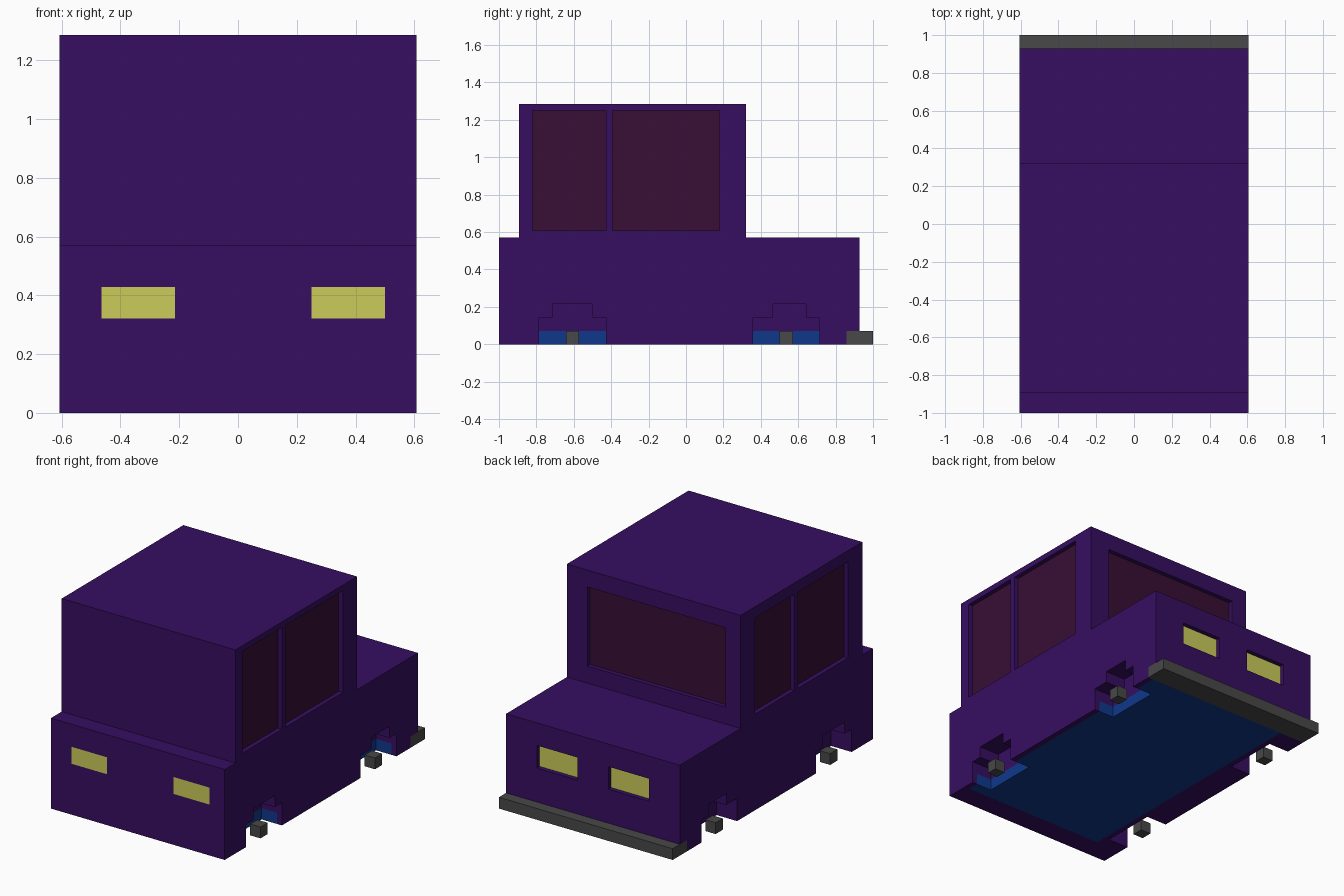
import bpy, bmesh

if "Cube" in bpy.data.objects:
    bpy.data.objects.remove(bpy.data.objects["Cube"])

U = 2 / 56          # grid step of the blocky model


def mat(name, rgb):
    m = bpy.data.materials.new(name)
    m.diffuse_color = (*rgb, 1)
    m.use_nodes = True
    m.node_tree.nodes["Principled BSDF"].inputs["Base Color"].default_value = m.diffuse_color
    return m


PURPLE = mat("purple paint", (0.037, 0.0044, 0.120))
GLASS = mat("dark glass", (0.040, 0.0045, 0.036))
BLUE = mat("blue floor", (0.0048, 0.040, 0.26))
YELLOW = mat("yellow lamp", (0.60, 0.60, 0.105))
GREY = mat("dark grey", (0.065, 0.065, 0.065))


def prism(name, x0, x1, profile, material=None):
    """Extrude a (y, z) grid profile from x0 to x1 (grid steps)."""
    bm = bmesh.new()
    pos = lambda x, y, z: ((x - 17) * U, (y - 28) * U, z * U)
    f = bm.faces.new([bm.verts.new(pos(x0, y, z)) for y, z in profile])
    ext = bmesh.ops.extrude_face_region(bm, geom=[f])["geom"]
    bmesh.ops.translate(bm, vec=((x1 - x0) * U, 0, 0),
                        verts=[v for v in ext if isinstance(v, bmesh.types.BMVert)])
    bmesh.ops.recalc_face_normals(bm, faces=bm.faces)
    me = bpy.data.meshes.new(name)
    bm.to_mesh(me)
    bm.free()
    ob = bpy.data.objects.new(name, me)
    bpy.context.collection.objects.link(ob)
    if material:
        me.materials.append(material)
    return ob


def box(name, x0, x1, y0, y1, z0, z1, material=None):
    return prism(name, x0, x1, [(y0, z0), (y1, z0), (y1, z1), (y0, z1)], material)


def cut(target, cutter, keep=False):
    mod = target.modifiers.new("cut", 'BOOLEAN')
    mod.operation, mod.solver, mod.object = 'DIFFERENCE', 'EXACT', cutter
    bpy.context.view_layer.objects.active = target
    bpy.ops.object.modifier_apply(modifier=mod.name)
    if not keep:
        bpy.data.objects.remove(cutter)


# Body and cabin as one side profile
body = prism("body", 0, 34, [(0, 0), (54, 0), (54, 16), (37, 16), (37, 36),
                             (3, 36), (3, 16), (0, 16)], PURPLE)

# Floor slab and bumper, let into the body
cut(body, box("floor_cutter", 5, 33, 4, 53, -1, 2))
cut(body, box("bumper_cutter", -1, 35, 52, 60, -1, 2))
floor = box("floor", 5, 33, 4, 52, 0, 2, BLUE)
box("bumper", 0, 34, 52, 56, 0, 2, GREY)

# Stepped wheel wells with a small hub in each
for y, s0, s1, hub in ((6, 8, 14, 10), (38, 41, 46, 42)):
    arch = [(y, -1), (y + 10, -1), (y + 10, 4), (s1, 4), (s1, 6), (s0, 6), (s0, 4), (y, 4)]
    for side, x0, x1, h in (("left", -1, 4, 0), ("right", 30, 35, 32)):
        well = prism("well_cutter", x0, x1, arch)
        if side == "right":
            cut(floor, well, keep=True)
        cut(body, well)
        box("wheel_hub_" + side, h, h + 2, hub, hub + 2, 0, 2, GREY)

# Side windows: recess one step deep with a thin pane at the back
T = 0.2
for y0, y1 in ((5, 16), (17, 33)):
    cut(body, box("window_cutter", 33, 35, y0, y1, 17, 35))
    box("right_window", 33, 33 + T, y0, y1, 17, 35, GLASS)
for y0, y1 in ((7, 21), (22, 33)):
    cut(body, box("window_cutter", -1, 1, y0, y1, 17, 34))
    box("left_window", 1 - T, 1, y0, y1, 17, 34, GLASS)

# Windscreen above the bonnet
cut(body, box("windscreen_cutter", 3, 30, 36, 38, 19, 33))
box("windscreen", 3, 30, 36, 36 + T, 19, 33, GLASS)

# Recessed lamps on the bonnet end
for x in (6, 20):
    cut(body, box("lamp_cutter", x, x + 8, 53, 55, 8, 12))
    box("recessed_lamp", x, x + 8, 53, 53 + T, 8, 12, YELLOW)

# Flush lamps on the other end
for x in (4, 24):
    cut(body, box("lamp_cutter", x, x + 7, -1, 1, 9, 12))
    box("flush_lamp", x, x + 7, 0, 1, 9, 12, YELLOW)
